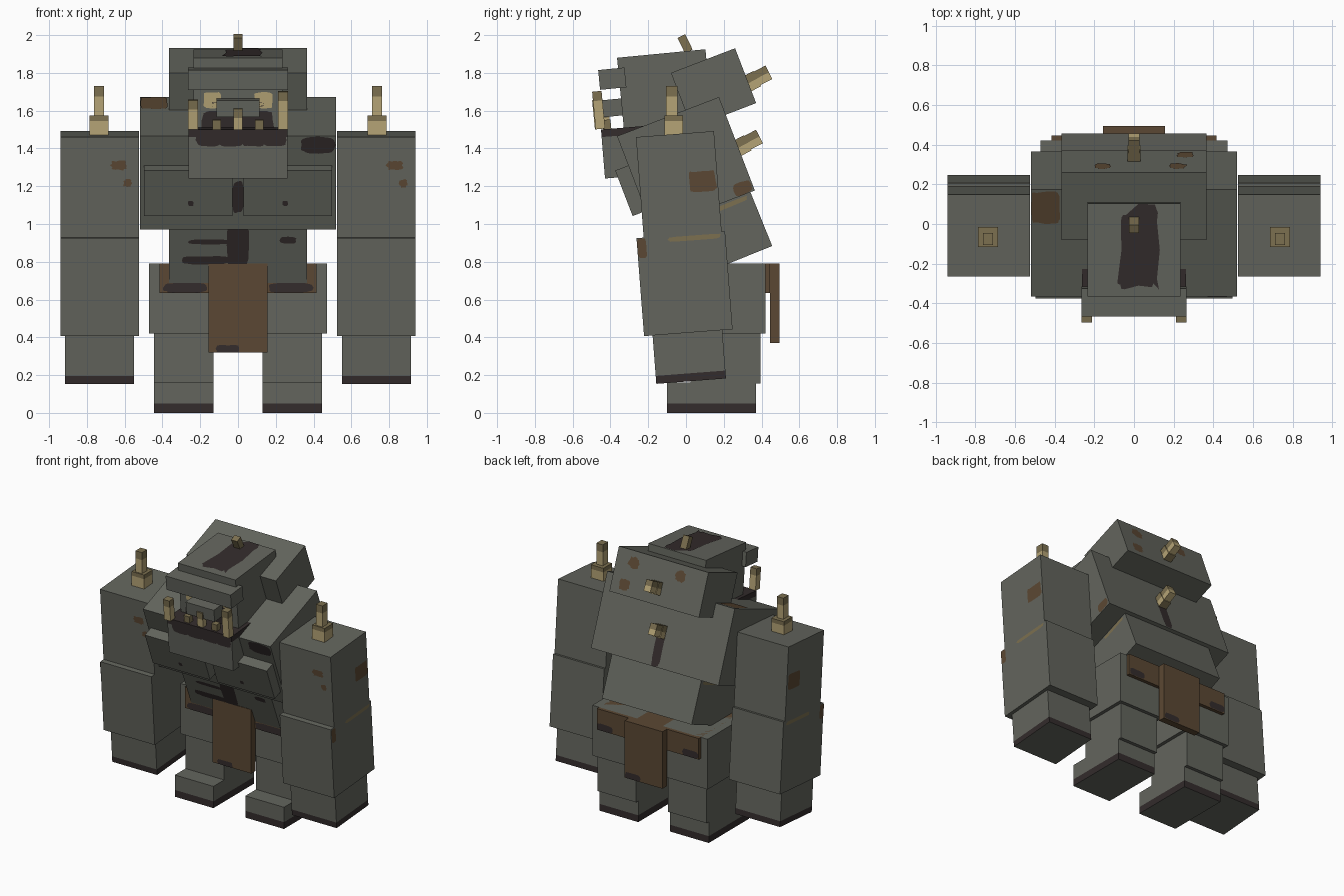
import bpy
import bmesh
import math
import random
from mathutils import Vector

random.seed(4)
if "Cube" in bpy.data.objects:
    bpy.data.objects.remove(bpy.data.objects["Cube"])


def material(name, red, green, blue):
    mat = bpy.data.materials.new(name)
    mat.use_nodes = True
    colour = (red, green, blue, 1)
    mat.diffuse_color = colour
    mat.node_tree.nodes["Principled BSDF"].inputs["Base Color"].default_value = colour
    return mat


HIDE = material("grey hide", .125, .13, .11)
DARK = material("dark fur", .033, .025, .025)
CLOTH = material("brown leather", .105, .064, .033)
IVORY = material("light horn", .46, .37, .18)
HORN = material("shaded horn", .2, .16, .08)


def finish(name, bm, mats, y, z, tilt):
    mesh = bpy.data.meshes.new(name)
    bm.to_mesh(mesh)
    bm.free()
    for mat in mats:
        mesh.materials.append(mat)
    obj = bpy.data.objects.new(name, mesh)
    obj.location = (0, y, z)
    obj.rotation_euler.x = math.radians(tilt)
    bpy.context.collection.objects.link(obj)
    return obj


def box(name, xs, y, z, depth, height, tilt=0, mat=HIDE, band=None, band_mat=DARK, above=False):
    """Block hung from its top front edge (y, z), leaning by tilt.
    A band recolours the faces beyond a cut at that distance below the top."""
    x0, x1 = sorted(xs)
    bm = bmesh.new()
    bmesh.ops.create_cube(bm, size=1)
    for v in bm.verts:
        v.co = ((x0 + x1) / 2 + v.co.x * (x1 - x0),
                (v.co.y + .5) * depth, (v.co.z - .5) * height)
    if band is not None:
        bmesh.ops.bisect_plane(bm, geom=bm.verts[:] + bm.edges[:] + bm.faces[:],
                               plane_co=(0, 0, -band), plane_no=(0, 0, 1))
        bm.normal_update()
        for f in bm.faces:
            beyond = (f.calc_center_median().z > -band) == above
            f.material_index = int(beyond and f.normal.z > -.9)
    obj = finish(name, bm, [mat, band_mat], y, z, tilt)
    obj["span"] = (x0, x1, depth, height)
    return obj


def patch(name, owner, side, u, v, mat=DARK, square=.5, rough=.12):
    """Ragged flat marking over ranges u, v of one side of a block."""
    x0, x1, depth, height = owner["span"]
    gap = .004
    place = {"front": lambda a, b: (a, -gap, b), "back": lambda a, b: (a, depth + gap, b),
             "top": lambda a, b: (a, b, gap), "left": lambda a, b: (x1 + gap, a, b),
             "right": lambda a, b: (x0 - gap, a, b)}[side]
    outward = {"front": (0, -1, 0), "back": (0, 1, 0), "top": (0, 0, 1),
               "left": (1, 0, 0), "right": (-1, 0, 0)}[side]
    bm = bmesh.new()
    ring = []
    for i in range(20):
        angle = math.tau * i / 20
        radius = 1 - random.random() * rough
        c, s = math.cos(angle), math.sin(angle)
        a = math.copysign(abs(c) ** square, c) * radius
        b = math.copysign(abs(s) ** square, s) * radius
        ring.append(bm.verts.new(place((u[0] + u[1] + a * (u[1] - u[0])) / 2,
                                       (v[0] + v[1] + b * (v[1] - v[0])) / 2)))
    face = bm.faces.new(ring)
    face.normal_update()
    if face.normal.dot(Vector(outward)) < 0:
        face.normal_flip()
    finish(name, bm, [mat], owner.location.y, owner.location.z,
           math.degrees(owner.rotation_euler.x))


def wide(half):
    return (-half, half)


# Torso
lean = 21
belly = box("belly", wide(.365), -.2, 1.12, .52, .465, lean + 1)
chest = box("chest", wide(.52), -.365, 1.465, .578, .53, lean)
hump = box("shoulder_hump", wide(.365), -.08, 1.80, .364, .311, lean)
patch("chest_centre_mark", chest, "front", wide(.03), (-.44, -.25))
patch("chest_corner_mark", chest, "front", (.33, .52), (-.1, 0))
patch("chest_top_mark", chest, "top", (-.52, -.37), (.39, .57), CLOTH, .3)
patch("chest_side_mark", chest, "left", (.47, .575), (-.53, -.46), CLOTH)
patch("chest_spine_mark", chest, "back", wide(.035), (-.53, -.24), DARK, .3)
patch("belly_centre_mark", belly, "front", (-.06, .06), (-.4, -.1))
patch("belly_lower_mark", belly, "front", (-.3, -.04), (-.36, -.31))
patch("belly_upper_mark", belly, "front", (-.27, -.04), (-.245, -.215))
patch("belly_small_mark", belly, "front", (.22, .31), (-.24, -.2))
for side in ("left", "right"):
    patch("belly_scar_" + side, belly, side, (.28, .5), (-.19, -.165), HORN, .3)
for x, drop in ((.22, .08), (-.16, .08), (.26, .24)):
    patch("hump_spot", hump, "back", (x - .05, x + .05), (-drop - .045, -drop + .045), CLOTH, .8, .3)

# Back spikes
for part, y, z in (("hump", .25, 1.755), ("chest", .2, 1.415)):
    box(part + "_spike_root", wide(.032), y, z, .12, .09, 27, HORN, .045, IVORY)
    box(part + "_spike_tip", wide(.027), y + .095, z + .045, .085, .08, 27, IVORY, .04, HORN, True)

# Head
nod = 5.5
head = box("head", wide(.235), -.365, 1.88, .47, .39, nod)
patch("head_stripe", head, "top", (-.09, .135), (0, .47), DARK, .25, .25)
patch("mouth", head, "front", wide(.2), (-.385, -.28), DARK, .2)
box("brow", wide(.265), -.465, 1.815, .14, .105, nod)
box("snout", wide(.115), -.445, 1.655, .12, .09, nod)
jaw = box("jaw", wide(.262), -.45, 1.5, .35, .26, 4.7, band=.04, above=True)
for x in (-.15, -.03, .09, .2):
    patch("jaw_mark", jaw, "front", (x - .075, x + .06), (-.09, -.02))
box("crest_horn", wide(.025), -.045, 1.985, .045, .09, 26, HORN)
for sign, name, tip in ((-1, "right", 1.655), (1, "left", 1.7)):
    box(name + "_tusk", (sign * .212, sign * .264), -.497, tip, .05, tip - 1.5, nod, IVORY, .05, HORN, True)
    patch(name + "_eye", head, "front", sorted((sign * .085, sign * .185)), (-.27, -.18), IVORY, .3)
    patch(name + "_pupil", head, "front", sorted((sign * .1, sign * .14)), (-.265, -.23), DARK, .3)
    box(name + "_small_tooth", (sign * .09, sign * .135), -.44, 1.55, .04, .06, nod, HORN)
box("middle_tooth", wide(.024), -.45, 1.61, .04, .12, nod, IVORY, .05, HORN, True)

# Mirrored limbs and chest plates
for sign, name in ((-1, "right"), (1, "left")):
    def span(inner, outer):
        return (sign * inner, sign * outer)

    pec = box(name + "_chest_plate", span(.03, .497), -.375, 1.283, .12, .258, lean)
    patch(name + "_plate_spot", pec, "front", (sign * .25 - .015, sign * .25 + .015), (-.2, -.17))

    # Arms
    swing = 4.4
    upper = box(name + "_upper_arm", span(.523, .94), -.265, 1.46, .414, .56, swing)
    lower = box(name + "_forearm", span(.523, .94), -.262, .925, .47, .52, swing)
    box(name + "_fist", span(.55, .915), -.18, .45, .37, .297, swing, band=.255)
    middle = sign * .73
    patch(name + "_arm_spot", upper, "front", (middle + .05, middle + .15), (-.18, -.12), CLOTH, .7, .3)
    patch(name + "_arm_dot", upper, "front", (middle + .12, middle + .17), (-.27, -.22), CLOTH, .7, .3)
    patch(name + "_arm_patch", upper, name, (.26, .41), (-.32, -.2), CLOTH, .35)
    patch(name + "_arm_scar", lower, name, (.16, .45), (-.035, -.008), HORN, .3)
    patch(name + "_forearm_mark", lower, name, (0, .05), (-.11, 0), CLOTH, .4)

    # Shoulder horns
    box(name + "_shoulder_horn_base", span(.685, .787), -.115, 1.575, .1, .105, 0, IVORY, .03, HORN, True)
    box(name + "_shoulder_horn_tip", span(.71, .762), -.105, 1.73, .06, .16, 0, IVORY, .055, HORN, True)

    # Legs
    box(name + "_thigh", span(.105, .47), 0, .79, .42, .37)
    box(name + "_shin", span(.13, .445), .025, .43, .37, .275)
    box(name + "_foot", span(.13, .445), -.1, .16, .47, .16, band=.11)

# Belt and loincloths
belt = box("belt", wide(.415), -.025, .79, .47, .155, 0, CLOTH)
for sign in (-1, 1):
    across = sorted((sign * .16, sign * .4))
    patch("belt_front_mark", belt, "front", across, (-.155, -.1))
    patch("belt_back_mark", belt, "back", sorted((sign * .28, sign * .415)), (-.155, -.1))
front_cloth = box("front_loincloth", wide(.157), -.07, .79, .05, .47, 0, CLOTH)
patch("front_cloth_mark", front_cloth, "front", (-.12, .01), (-.47, -.43), DARK, .4)
back_cloth = box("back_loincloth", wide(.155), .445, .79, .05, .42, 0, CLOTH)
patch("back_cloth_mark", back_cloth, "back", (.02, .15), (-.42, -.37), DARK, .4)
